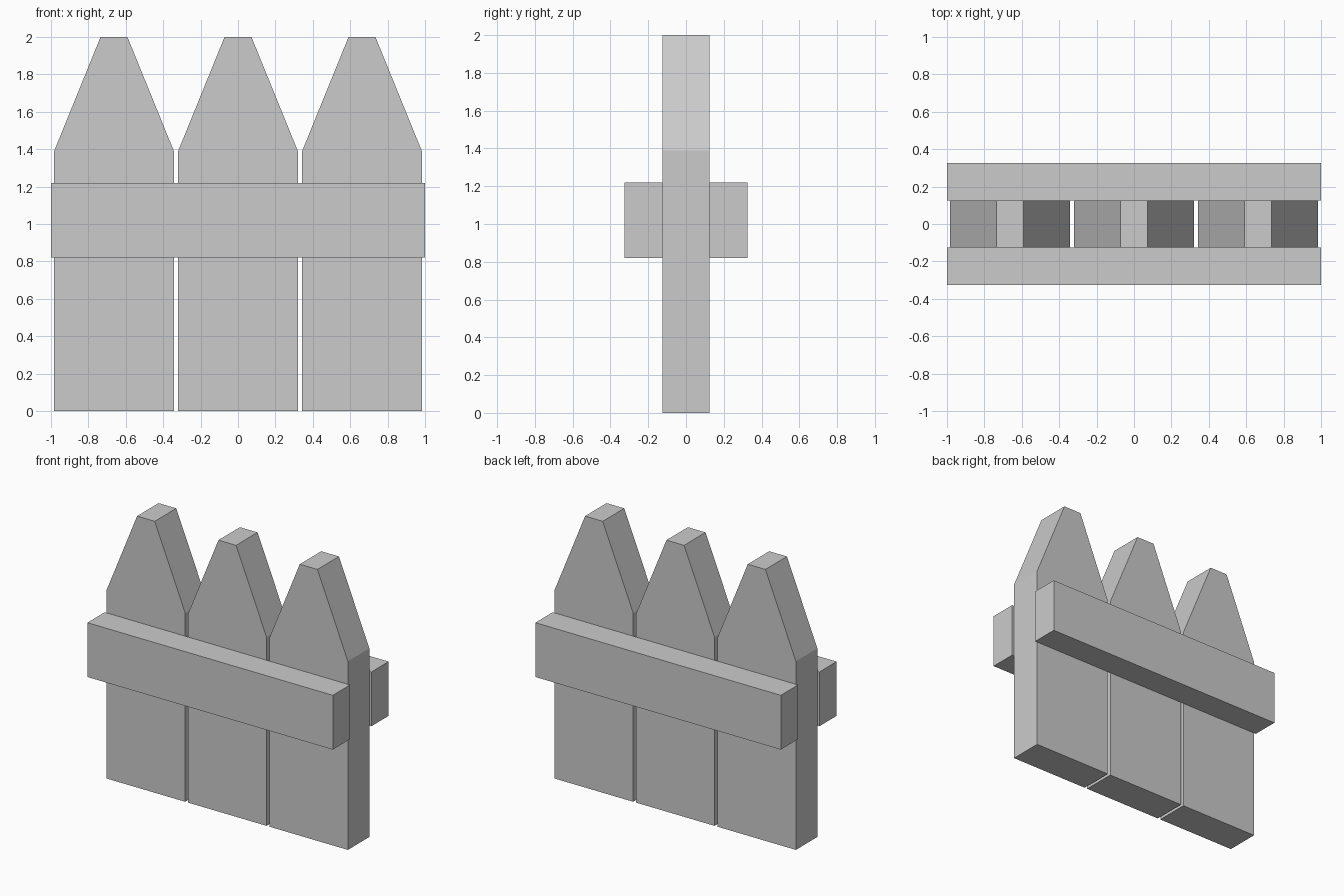
import bpy
import bmesh

if "Cube" in bpy.data.objects:
    bpy.data.objects.remove(bpy.data.objects["Cube"])


def extrude_profile(name, profile, y0, y1):
    """Solid made by extruding an (x, z) outline from y0 to y1."""
    bm = bmesh.new()
    face = bm.faces.new([bm.verts.new((x, y0, z)) for x, z in profile])
    ext = bmesh.ops.extrude_face_region(bm, geom=[face])
    verts = [v for v in ext["geom"] if isinstance(v, bmesh.types.BMVert)]
    bmesh.ops.translate(bm, verts=verts, vec=(0, y1 - y0, 0))
    bmesh.ops.recalc_face_normals(bm, faces=bm.faces)
    mesh = bpy.data.meshes.new(name)
    bm.to_mesh(mesh)
    bm.free()
    obj = bpy.data.objects.new(name, mesh)
    bpy.context.collection.objects.link(obj)
    return obj


HALF_DEPTH = 0.125
RAIL_DEPTH = 0.2

# Three pickets with tapered, blunt tips
picket = [(-0.32, 0), (0.32, 0), (0.32, 1.39), (0.072, 2), (-0.072, 2), (-0.32, 1.39)]
for side, x in (("left", -0.663), ("middle", 0), ("right", 0.663)):
    obj = extrude_profile(f"picket_{side}", picket, -HALF_DEPTH, HALF_DEPTH)
    obj.location.x = x

# Horizontal rails on the front and back of the pickets
rail = [(-1, 0.82), (1, 0.82), (1, 1.22), (-1, 1.22)]
for side, sign in (("front", -1), ("back", 1)):
    extrude_profile(f"rail_{side}", rail, sign * HALF_DEPTH, sign * (HALF_DEPTH + RAIL_DEPTH))
